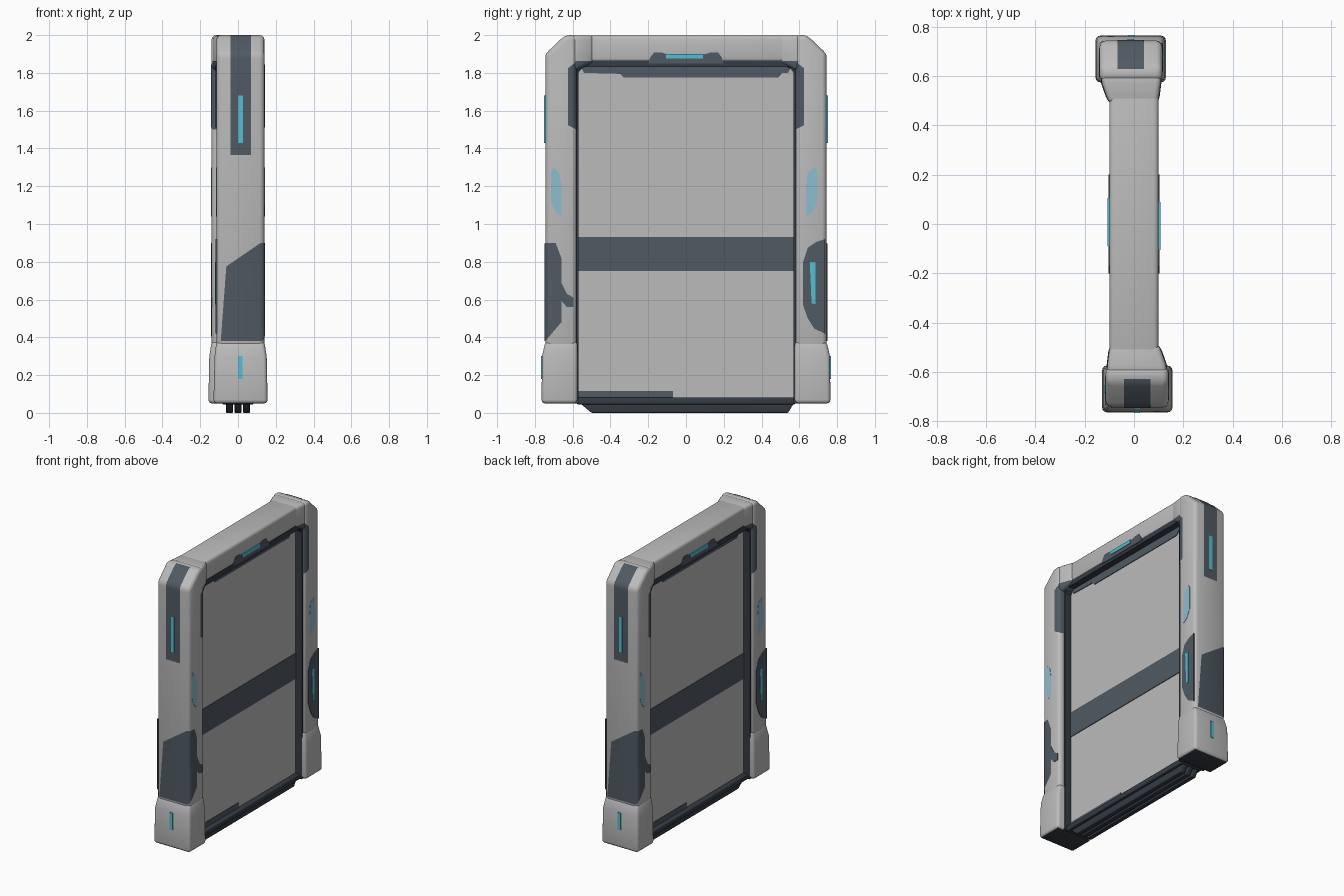
import bpy, bmesh, math
from mathutils import Matrix, Vector

cube = bpy.data.objects.get("Cube")
if cube:
    bpy.data.objects.remove(cube, do_unlink=True)


def material(name, r, g, b):
    m = bpy.data.materials.new(name)
    m.use_nodes = True
    m.diffuse_color = (r, g, b, 1)
    m.node_tree.nodes["Principled BSDF"].inputs["Base Color"].default_value = (r, g, b, 1)
    return m


GREY = material("light_grey", 0.5, 0.5, 0.5)
SLATE = material("slate", 0.08, 0.10, 0.125)
DARK = material("dark_slate", 0.035, 0.045, 0.058)
CYAN = material("cyan_light", 0.09, 0.51, 0.65)
PALE = material("pale_blue", 0.27, 0.51, 0.63)

ENDS = ("front_", "back_")
SIDES = ("left_", "right_")


def finish(bm, name, mat, pair=None, under=None):
    """Make the object, plus its half-turn twin when a pair of prefixes is given."""
    mesh = bpy.data.meshes.new(name)
    mesh.materials.append(mat)
    if under:
        mesh.materials.append(under)
        for f in bm.faces:
            f.material_index = int(f.normal.z < -0.8)
    for f in bm.faces:
        f.smooth = True
    bm.to_mesh(mesh)
    bm.free()
    mesh.set_sharp_from_angle(angle=math.radians(35))
    made = []
    for i, prefix in enumerate(pair or ("",)):
        ob = bpy.data.objects.new(prefix + name, mesh)
        ob.matrix_world = Matrix.Rotation(math.pi * i, 4, "Z")
        bpy.context.collection.objects.link(ob)
        made.append(ob)
    return made[0]


def round_edges(bm, size, segments=3):
    bmesh.ops.recalc_face_normals(bm, faces=bm.faces)
    if size:
        sharp = [e for e in bm.edges if e.calc_face_angle(0) > 0.4]
        bmesh.ops.bevel(bm, geom=sharp, offset=size, segments=segments, profile=0.5,
                        affect="EDGES", clamp_overlap=True)
    bm.normal_update()


def prism(name, points, lo, hi, mat, axis="x", bevel=0, pair=None):
    """Extrude an outline (y, z) along x, or (x, z) along y."""
    bm = bmesh.new()
    place = (lambda a, b, d: (d, a, b)) if axis == "x" else (lambda a, b, d: (a, d, b))
    low = [bm.verts.new(place(a, b, lo)) for a, b in points]
    high = [bm.verts.new(place(a, b, hi)) for a, b in points]
    bm.faces.new(low)
    bm.faces.new(high[::-1])
    n = len(points)
    for i in range(n):
        j = (i + 1) % n
        bm.faces.new((low[i], low[j], high[j], high[i]))
    round_edges(bm, bevel)
    return finish(bm, name, mat, pair)


def rect(a0, a1, b0, b1):
    return [(a0, b0), (a1, b0), (a1, b1), (a0, b1)]


def loft(name, rings, mat, bevel, pair, under=None):
    """Join four-cornered rings of points into a closed solid."""
    bm = bmesh.new()
    loops = [[bm.verts.new(p) for p in ring] for ring in rings]
    bm.faces.new(loops[0])
    bm.faces.new(loops[-1])
    for a, b in zip(loops, loops[1:]):
        for i in range(4):
            j = (i + 1) % 4
            bm.faces.new((a[i], a[j], b[j], b[i]))
    round_edges(bm, bevel)
    return finish(bm, name, mat, pair, under)


def skin(source, name, cuts, mat, lift=0.003):
    """A thin coat over part of a solid, trimmed by planes (point, outward normal)."""
    bm = bmesh.new()
    bm.from_mesh(source.data)
    bm.normal_update()
    for v, n in [(v, v.normal.copy()) for v in bm.verts]:
        v.co += n * lift
    for co, no in cuts:
        bmesh.ops.bisect_plane(bm, geom=bm.verts[:] + bm.edges[:] + bm.faces[:],
                               plane_co=co, plane_no=Vector(no).normalized(), clear_outer=True)
    return finish(bm, name, mat, ENDS)


# Posts with a cut outer corner, wide feet and shoulders that narrow to the beam
post = prism("post", [(-.745, .33), (-.745, 1.9), (-.64, 2), (-.58, 2), (-.58, .33)],
             -.115, .14, GREY, bevel=.025, pair=ENDS)


def flat_ring(z, x0, x1, y0, y1=-.575):
    return [(x, y, z) for x, y in rect(x0, x1, y0, y1)]


loft("foot", [flat_ring(.05, -.13, .157, -.765), flat_ring(.3, -.124, .152, -.762),
              flat_ring(.38, -.114, .139, -.744)], GREY, .02, ENDS, DARK)


def upright_ring(y, x0, x1, z0, z1=1.998):
    return [(x, y, z) for x, z in rect(x0, x1, z0, z1)]


shoulder = loft("shoulder", [upright_ring(-.61, -.11, .135, 1.8), upright_ring(-.57, -.108, .13, 1.82),
                             upright_ring(-.49, -.098, .102, 1.855)], GREY, .02, ENDS)
prism("beam", rect(-.53, .53, 1.857, 1.998), -.1, .1, GREY, bevel=.02)

# Dark lining around the opening
half = [(.59, .05), (.59, 1.82), (.56, 1.865)]
inner = [(.548, 1.83), (.57, 1.8), (.57, .05)]
ring = half + [(-y, z) for y, z in half[::-1]]
ring += [(-y, z) for y, z in inner[::-1]] + inner
prism("opening_lining", ring, -.1, .1, DARK)

# Dark corner coats
skin(post, "corner_trim", [((0, 0, 1.5), (0, 0, -1)), ((0, -.625, 0), (0, -1, 0)),
                           ((0, -.63, 1.82), (0, -.04, .05)),
                           ((0, -.62, 1.52), (0, -.02, -.04))], SLATE)
skin(shoulder, "shoulder_trim", [((0, 0, 1.863), (0, 0, 1))], SLATE)

# End strip running up over the cut corner, with its light
skin(post, "end_strip", [((-.04, 0, 0), (-1, 0, 0)), ((.068, 0, 0), (1, 0, 0)),
                         ((0, 0, 1.365), (0, 0, -1)), ((0, -.63, 0), (0, 1, 0))], SLATE)
prism("strip_light", rect(0, .026, 1.43, 1.68), -.751, -.744, CYAN, "y", pair=ENDS)
prism("foot_light", rect(0, .024, .18, .3), -.768, -.76, CYAN, "y", pair=ENDS)

# Lower wrap-around guard and its link to the lining
skin(post, "lower_guard", [((0, 0, .38), (0, 0, -1)), ((0, 0, .9), (0, 0, 1)),
                           ((-.06, 0, .8), (-.4, 0, .03)), ((-.07, 0, .77), (-.13, 0, .19)),
                           ((0, -.66, 0), (0, 1, 0)), ((0, -.745, .38), (0, .1, -.085)),
                           ((0, -.69, .9), (0, .08, .03))], SLATE)
prism("guard_link", [(-.665, .7), (-.63, .63), (-.595, .61), (-.595, .56), (-.63, .56), (-.665, .6)],
      .136, .143, SLATE, pair=ENDS)

# Side guard with a light, on the shallower face of each post
prism("side_guard", [(.735, .92), (.69, .905), (.645, .875), (.62, .8), (.62, .57),
                     (.645, .5), (.68, .445), (.735, .42)],
      .111, .118, SLATE, pair=SIDES)
prism("side_light", [(.655, .8), (.685, .8), (.685, .575), (.665, .58)],
      .114, .121, CYAN, pair=SIDES)

# Pale marker panels on the post faces
marker = [(-.70, 1.3), (-.67, 1.27), (-.66, 1.2), (-.66, 1.04), (-.69, 1.06), (-.715, 1.12), (-.715, 1.28)]
prism("deep_marker", marker, .136, .142, PALE, pair=SIDES)
prism("shallow_marker", [(-y - .025, z) if y > -.7 else (-y - .02, z) for y, z in marker],
      .111, .117, PALE, pair=SIDES)

# Light housing at the middle of the beam
housing = [(.2, 1.85), (.19, 1.88), (.17, 1.908), (.13, 1.908), (.105, 1.9)]
prism("beam_housing", housing + [(-y, z) for y, z in housing[::-1]], .09, .104, SLATE, pair=SIDES)
prism("beam_light", rect(-.105, .09, 1.876, 1.901), .1, .108, CYAN, pair=SIDES)

# Door leaf with its band, top seal and bottom kick strip
prism("door_leaf", rect(-.575, .575, .06, 1.835), -.05, .05, GREY)
prism("door_band", rect(-.572, .572, .75, .93), -.055, .055, SLATE)
prism("door_top_seal", [(-.56, 1.835), (-.54, 1.8), (-.35, 1.795), (-.33, 1.776), (.49, 1.776),
                        (.51, 1.8), (.54, 1.8), (.56, 1.835)], .046, .055, SLATE, pair=SIDES)
prism("kick_strip", rect(-.57, -.07, .075, .117), .046, .055, SLATE, pair=SIDES)

# Ribbed threshold
prism("threshold", rect(-.58, .58, .045, .082), -.085, .085, DARK, bevel=.008)
for i, x in enumerate((-.045, 0, .045)):
    prism(f"threshold_rail_{i + 1}", [(-.5, 0), (.54, 0), (.57, .05), (-.56, .05)],
          x - .018, x + .018, DARK, bevel=.005)
